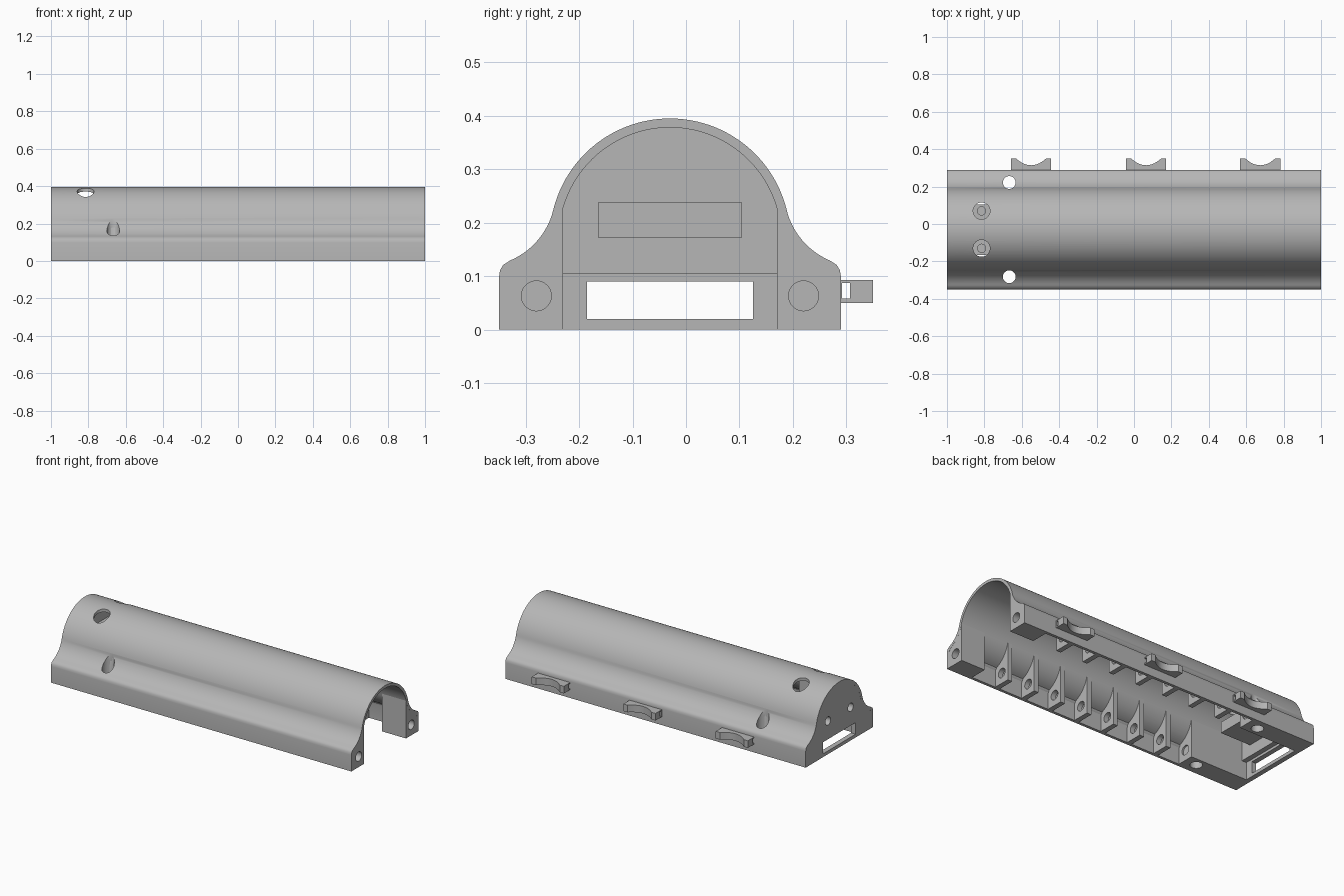
import bpy, bmesh
from math import sin, cos, radians
from mathutils import Matrix

cube = bpy.data.objects.get("Cube")
if cube:
    bpy.data.objects.remove(cube, do_unlink=True)

grey = bpy.data.materials.new("plain grey plastic")
grey.use_nodes = True
COLOUR = (0.47, 0.47, 0.47, 1)
grey.diffuse_color = COLOUR
grey.node_tree.nodes["Principled BSDF"].inputs["Base Color"].default_value = COLOUR
MID = -0.03          # y of the housing's plane of symmetry
WALL = 0.017         # shell thickness


def make(name, bm):
    bmesh.ops.recalc_face_normals(bm, faces=bm.faces)
    mesh = bpy.data.meshes.new(name)
    bm.to_mesh(mesh)
    bm.free()
    mesh.materials.append(grey)
    ob = bpy.data.objects.new(name, mesh)
    bpy.context.collection.objects.link(ob)
    return ob


def extrude(name, points, vector):
    bm = bmesh.new()
    face = bm.faces.new([bm.verts.new(p) for p in points])
    grown = bmesh.ops.extrude_face_region(bm, geom=[face], use_keep_orig=True)
    verts = [g for g in grown["geom"] if isinstance(g, bmesh.types.BMVert)]
    bmesh.ops.translate(bm, verts=verts, vec=vector)
    return make(name, bm)


def prism(name, profile, x0, x1):
    return extrude(name, [(x0, MID + y, z) for y, z in profile], (x1 - x0, 0, 0))


def box(name, x0, x1, y0, y1, z0, z1):
    return prism(name, [(y0, z0), (y1, z0), (y1, z1), (y0, z1)], x0, x1)


def rod(axis, centre, radius, length):
    bm = bmesh.new()
    bmesh.ops.create_cone(bm, cap_ends=True, segments=40, radius1=radius,
                          radius2=radius, depth=length)
    if axis == "X":
        bm.transform(Matrix.Rotation(radians(90), 4, "Y"))
    bm.transform(Matrix.Translation((centre[0], MID + centre[1], centre[2])))
    return make("cutter", bm)


def cut(ob, cutter):
    cutter.hide_render = True
    mod = ob.modifiers.new("cut", "BOOLEAN")
    mod.operation, mod.solver, mod.object = "DIFFERENCE", "EXACT", cutter
    bpy.context.view_layer.objects.active = ob
    bpy.ops.object.modifier_apply(modifier=mod.name)
    bpy.data.objects.remove(cutter, do_unlink=True)


def half_profile(t):
    """Right half of the section, inset by t: dome, hollow flank, rounded shoulder."""
    pts = []
    for i in range(25):
        a = radians(90 - 76 * i / 24)
        pts.append(((0.225 - t) * cos(a), 0.17 + (0.225 - t) * sin(a)))
    for i in range(1, 15):
        a = radians(194 + 53 * i / 14)
        pts.append((0.354 + (0.14 + t) * cos(a), 0.258 + (0.14 + t) * sin(a)))
    pts += [(0.312 - t, 0.121 - t * 0.8), (0.318 - t, 0.111 - t * 0.6),
            (0.32 - t, 0.098 - t * 0.4), (0.32 - t, 0)]
    return pts


def mirrored(pts):
    return [(-y, z) for y, z in pts]


def full_profile(t):
    half = half_profile(t)
    return mirrored(half[:0:-1]) + half


# Outer shell, open underneath
shell = prism("shell", full_profile(0) + full_profile(WALL)[::-1], -1, 1)

# End wall: thin full plate plus a thicker upper part
embed = WALL / 2
end_wall = prism("end_wall", full_profile(embed), -0.9995, -0.97)
dome = [p for p in half_profile(embed) if p[0] < 0.2] + [(0.2, 0.25), (0.2, 0.105)]
upper_wall = prism("upper_end_wall", mirrored(dome[:0:-1]) + dome, -0.98, -0.94)
cut(end_wall, box("cutter", -1.1, -0.9, -0.155, 0.155, 0.02, 0.09))

# Mounting bracket behind the end wall
bracket = box("mounting_bracket", -0.96, -0.74, -0.135, 0.135, 0.172, 0.238)
for part in (end_wall, upper_wall, bracket):
    cut(part, rod("X", (-0.85, 0, 0.255), 0.046, 0.5))
    for s in (-1, 1):
        cut(part, rod("X", (-0.96, s * 0.108, 0.2), 0.025, 0.14))

# Screw access holes in the dome, with pilot holes in the bracket
for s in (-1, 1):
    cut(shell, rod("Z", (-0.815, s * 0.1, 0.37), 0.045, 0.25))
    cut(bracket, rod("Z", (-0.815, s * 0.1, 0.24), 0.022, 0.1))

# Side blocks and ribs, bored lengthwise for rods
side = [(0.2, 0), (0.2, 0.25)] + [p for p in half_profile(embed) if p[0] > 0.2]
parts = [shell, end_wall, upper_wall, bracket]
for s, word in ((1, "back"), (-1, "front")):
    outline = side if s > 0 else mirrored(side)

    def bored(name, x0, x1):
        ob = prism(name, outline, x0, x1)
        cut(ob, rod("X", (0.25, s * 0.25, 0.063), 0.028, 1.7))
        parts.append(ob)
        return ob

    bored(word + "_open_end_block", 0.84, 0.9995)
    for i in range(7):
        x = 0.665 - 0.1825 * i
        bored(f"{word}_rib_{i + 1}", x - 0.015, x + 0.015)
    closed_block = bored(word + "_closed_end_block", -0.985, -0.59)
    for part in (closed_block, shell):
        cut(part, rod("Z", (-0.667, s * 0.252, 0.2), 0.034, 0.6))

# Cable tie clips along the back
for i, x in enumerate((-0.55, 0.065, 0.675)):
    outline = [(-0.107, 0.285), (-0.107, 0.35), (-0.08, 0.35)]
    outline += [(0.08 * u / 6, 0.314 + 0.036 * (u / 6) ** 2) for u in range(-5, 6)]
    outline += [(0.08, 0.35), (0.107, 0.35), (0.107, 0.285)]
    clip = extrude(f"tie_clip_{i + 1}", [(x + a, b, 0.05) for a, b in outline], (0, 0, 0.043))
    cut(clip, box("cutter", x - 0.2, x + 0.2, 0.322, 0.337, 0.058, 0.087))
    parts.append(clip)

# Smooth curves, sharp edges
bpy.ops.object.select_all(action="DESELECT")
for ob in parts:
    ob.select_set(True)
bpy.context.view_layer.objects.active = shell
bpy.ops.object.shade_smooth_by_angle(angle=radians(30))
